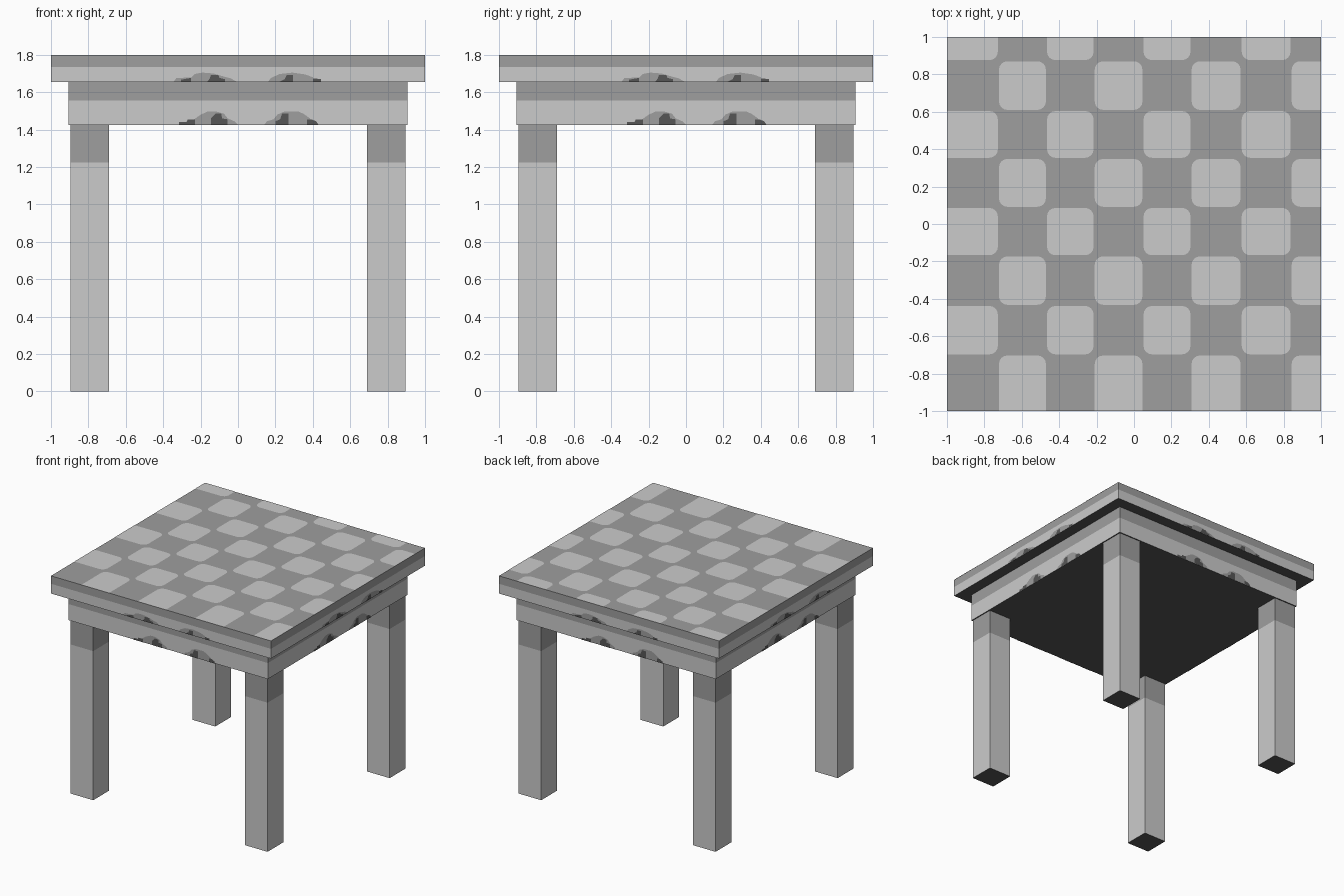
import bpy, bmesh, math
from mathutils import Matrix, Vector

if "Cube" in bpy.data.objects:
    bpy.data.objects.remove(bpy.data.objects["Cube"])


def material(name, v):
    m = bpy.data.materials.new(name)
    m.diffuse_color = (v, v, v, 1)
    m.use_nodes = True
    m.node_tree.nodes["Principled BSDF"].inputs["Base Color"].default_value = m.diffuse_color
    return m


MATS = [material("light grey", 0.60), material("mid grey", 0.345), material("dark grey", 0.093)]
LIGHT, MID, DARK = 0, 1, 2


def finish(bm, name):
    me = bpy.data.meshes.new(name)
    bm.to_mesh(me)
    bm.free()
    for m in MATS:
        me.materials.append(m)
    ob = bpy.data.objects.new(name, me)
    bpy.context.collection.objects.link(ob)
    return ob


def banded_box(name, x, y, half, z0, zsplit, z1):
    """Square block: light below the split, mid grey above, dark underside."""
    bm = bmesh.new()
    bmesh.ops.create_cube(bm, size=1, matrix=Matrix.Translation((x, y, (z0 + z1) / 2))
                          @ Matrix.Diagonal((half * 2, half * 2, z1 - z0, 1)))
    bmesh.ops.bisect_plane(bm, geom=bm.verts[:] + bm.edges[:] + bm.faces[:],
                           plane_co=(0, 0, zsplit), plane_no=(0, 0, 1))
    bm.normal_update()
    for f in bm.faces:
        if f.normal.z < -0.5:
            f.material_index = DARK
        else:
            f.material_index = MID if f.calc_center_median().z > zsplit else LIGHT
    return finish(bm, name)


# Main blocks
banded_box("table_top", 0, 0, 1.0, 1.655, 1.735, 1.80)
banded_box("apron", 0, 0, 0.905, 1.425, 1.557, 1.655)
for sx, side in ((-1, "left"), (1, "right")):
    for sy, end in ((-1, "front"), (1, "back")):
        banded_box(f"{end}_{side}_leg", sx * 0.7925, sy * 0.7925, 0.1035, 0, 1.225, 1.425)

# Chequered top: rounded light squares laid on the mid grey top
XS = [-1.1, -0.725, -0.468, -0.213, 0.048, 0.305, 0.573, 0.84, 1.1]
YS = [1.1, 0.873, 0.607, 0.351, 0.089, -0.17, -0.435, -0.70, -1.1]
bm = bmesh.new()
R, INSET = 0.045, 0.003
for r in range(8):
    for c in range(8):
        if (r + c) % 2:
            continue
        x0, x1 = XS[c] + INSET, XS[c + 1] - INSET
        y0, y1 = YS[r + 1] + INSET, YS[r] - INSET
        pts = []
        for k, (cx, cy) in enumerate(((x1 - R, y1 - R), (x0 + R, y1 - R),
                                      (x0 + R, y0 + R), (x1 - R, y0 + R))):
            for s in range(5):
                a = math.pi / 2 * (k + s / 4)
                p = (max(-1, min(1, cx + R * math.cos(a))), max(-1, min(1, cy + R * math.sin(a))))
                if p not in pts:
                    pts.append(p)
        bm.faces.new([bm.verts.new((px, py, 1.8015)) for px, py in pts]).material_index = LIGHT
bmesh.ops.dissolve_degenerate(bm, dist=1e-5, edges=bm.edges[:])
finish(bm, "light_squares")

# Painted motifs on all four sides: (along side, height above lower edge)
APRON_MID = [[(-0.24, 0), (0, 0), (-0.02, 0.02), (-0.055, 0.035), (-0.075, 0.06), (-0.12, 0.073),
              (-0.16, 0.073), (-0.2, 0.055), (-0.235, 0.03)],
             [(0.14, 0), (0.40, 0), (0.385, 0.035), (0.35, 0.06), (0.32, 0.073), (0.25, 0.073),
              (0.21, 0.055), (0.19, 0.03), (0.155, 0.02)]]
APRON_DARK = [[(-0.315, 0), (-0.23, 0), (-0.23, 0.028), (-0.27, 0.028), (-0.275, 0.015), (-0.315, 0.015)],
              [(-0.145, 0), (-0.055, 0), (-0.055, 0.03), (-0.085, 0.035), (-0.09, 0.06), (-0.12, 0.06),
               (-0.145, 0.035)],
              [(0.20, 0), (0.27, 0), (0.27, 0.06), (0.235, 0.06), (0.225, 0.03), (0.20, 0.02)],
              [(0.37, 0), (0.43, 0), (0.42, 0.018), (0.395, 0.03), (0.37, 0.03)]]
TOP_MID = [[(-0.345, 0), (-0.005, 0), (-0.04, 0.02), (-0.08, 0.03), (-0.13, 0.045), (-0.19, 0.05),
            (-0.23, 0.043), (-0.25, 0.025), (-0.33, 0.02)],
           [(0.16, 0), (0.41, 0), (0.40, 0.025), (0.36, 0.04), (0.29, 0.05), (0.22, 0.042), (0.175, 0.02)]]
TOP_DARK = [[(-0.305, 0), (-0.25, 0), (-0.25, 0.022), (-0.305, 0.012)],
            [(-0.165, 0), (-0.07, 0), (-0.07, 0.015), (-0.1, 0.022), (-0.105, 0.038), (-0.145, 0.038),
             (-0.15, 0.02)],
            [(0.22, 0), (0.295, 0), (0.295, 0.037), (0.26, 0.037), (0.25, 0.015)],
            [(0.40, 0), (0.445, 0), (0.445, 0.015), (0.40, 0.02)]]


def motifs(name, shapes, dist, z0, mat):
    bm = bmesh.new()
    for k in range(4):
        rot = Matrix.Rotation(k * math.pi / 2, 3, 'Z')
        for shape in shapes:
            f = bm.faces.new([bm.verts.new(rot @ Vector((u, -dist, z0 + h))) for u, h in shape])
            f.material_index = mat
    finish(bm, name)


motifs("apron_arches", APRON_MID, 0.9065, 1.425, MID)
motifs("apron_dark_spots", APRON_DARK, 0.908, 1.425, DARK)
motifs("edge_arches", TOP_MID, 1.0012, 1.655, MID)
motifs("edge_dark_spots", TOP_DARK, 1.0024, 1.655, DARK)
